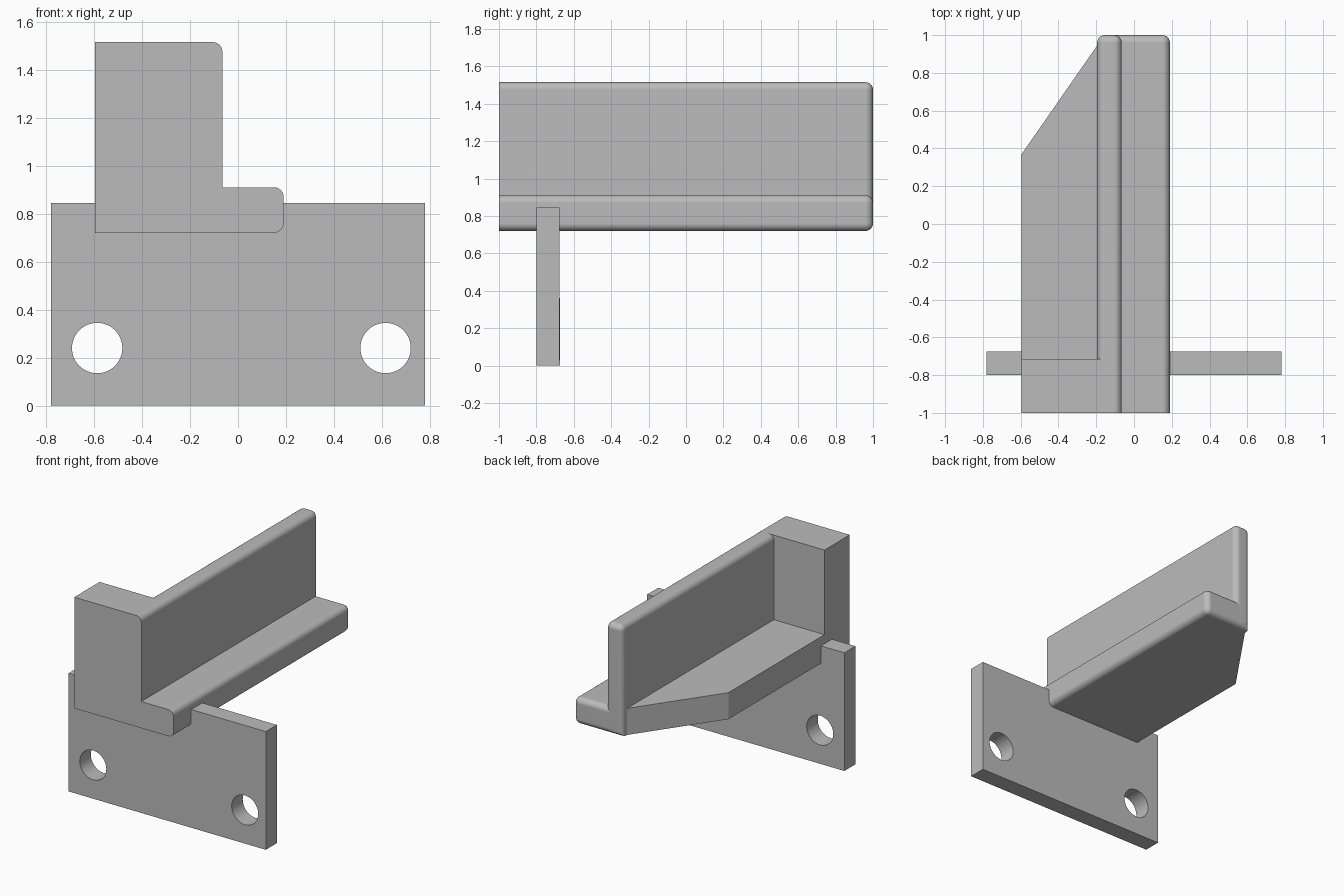
import bpy
import bmesh
from math import cos, sin, tau, pi

cube = bpy.data.objects.get("Cube")
if cube:
    bpy.data.objects.remove(cube, do_unlink=True)

grey = bpy.data.materials.new("light grey")
grey.use_nodes = True
grey.diffuse_color = (0.5, 0.5, 0.5, 1)
grey.node_tree.nodes["Principled BSDF"].inputs["Base Color"].default_value = (0.5, 0.5, 0.5, 1)

BOTTOM, FLOOR, TOP = 0.72, 0.91, 1.515
FRONT, BACK = -1.0, 1.0
ROUND = 0.04


def activate(obj):
    bpy.ops.object.select_all(action='DESELECT')
    obj.select_set(True)
    bpy.context.view_layer.objects.active = obj


def smooth(obj):
    activate(obj)
    bpy.ops.object.shade_smooth_by_angle()
    normals = obj.modifiers.new("even_normals", 'WEIGHTED_NORMAL')
    normals.keep_sharp = True


def prism(name, plan, low, high, rounded=None):
    """Extrude a plan outline upwards, rounding edges picked by their midpoint."""
    bm = bmesh.new()
    base = bm.faces.new([bm.verts.new((x, y, low)) for x, y in plan])
    raised = bmesh.ops.extrude_face_region(bm, geom=[base])["geom"]
    for v in raised:
        if isinstance(v, bmesh.types.BMVert):
            v.co.z = high
    bmesh.ops.recalc_face_normals(bm, faces=bm.faces)
    if rounded:
        edges = [e for e in bm.edges if rounded((e.verts[0].co + e.verts[1].co) / 2)]
        bmesh.ops.bevel(bm, geom=edges, offset=ROUND, segments=6, profile=0.5,
                        affect='EDGES', clamp_overlap=True)
    mesh = bpy.data.meshes.new(name)
    bm.to_mesh(mesh)
    bm.free()
    mesh.materials.append(grey)
    obj = bpy.data.objects.new(name, mesh)
    bpy.context.collection.objects.link(obj)
    if rounded:
        smooth(obj)
    return obj


def rectangle(x0, x1, y0, y1):
    return [(x0, y0), (x1, y0), (x1, y1), (x0, y1)]


def near(a, b):
    return abs(a - b) < 0.001


# Upright wall: rounded along the top and around the back end
def wall_edges(m):
    at_back = near(m.y, BACK)
    at_top = near(m.z, TOP) and m.y > FRONT + 0.1
    return at_back or at_top


prism("upright_wall", rectangle(-0.195, -0.065, FRONT, BACK), BOTTOM, TOP, wall_edges)


# Side ledge: rounded along its outer side and back end
def ledge_edges(m):
    outer = near(m.x, 0.19) and m.y > FRONT + 0.1
    back = near(m.y, BACK) and m.x > -0.1
    return outer or back


prism("side_ledge", rectangle(-0.13, 0.19, FRONT, BACK), BOTTOM, FLOOR, ledge_edges)

# Tapered floor behind the front block, and the block itself
prism("tapered_floor",
      [(-0.595, -0.72), (-0.15, -0.72), (-0.15, 0.945), (-0.195, 0.945), (-0.595, 0.37)],
      BOTTOM, FLOOR)
prism("front_block", rectangle(-0.595, -0.13, FRONT, -0.715), BOTTOM, TOP)

# Mounting plate with two bolt holes, from a filled flat curve
curve = bpy.data.curves.new("mounting_plate", 'CURVE')
curve.dimensions = '2D'
curve.fill_mode = 'BOTH'
curve.extrude = 0.0625


def add_loop(points):
    spline = curve.splines.new('POLY')
    spline.points.add(len(points) - 1)
    for p, (x, y) in zip(spline.points, points):
        p.co = (x, y, 0, 1)
    spline.use_cyclic_u = True


add_loop(rectangle(-0.78, 0.78, 0, 0.845))
for hole_x in (-0.587, 0.615):
    add_loop([(hole_x + 0.105 * cos(tau * i / 48), 0.24 + 0.105 * sin(tau * i / 48))
              for i in range(48)])
curve.materials.append(grey)
plate = bpy.data.objects.new("mounting_plate", curve)
plate.rotation_euler.x = pi / 2
plate.location.y = -0.7375
bpy.context.collection.objects.link(plate)
activate(plate)
bpy.ops.object.convert(target='MESH')
plate = bpy.context.view_layer.objects.active

# Weld the plate's faces to its sides
bm = bmesh.new()
bm.from_mesh(plate.data)
bmesh.ops.remove_doubles(bm, verts=bm.verts, dist=0.0005)
bmesh.ops.recalc_face_normals(bm, faces=bm.faces)
bm.to_mesh(plate.data)
bm.free()
smooth(plate)
